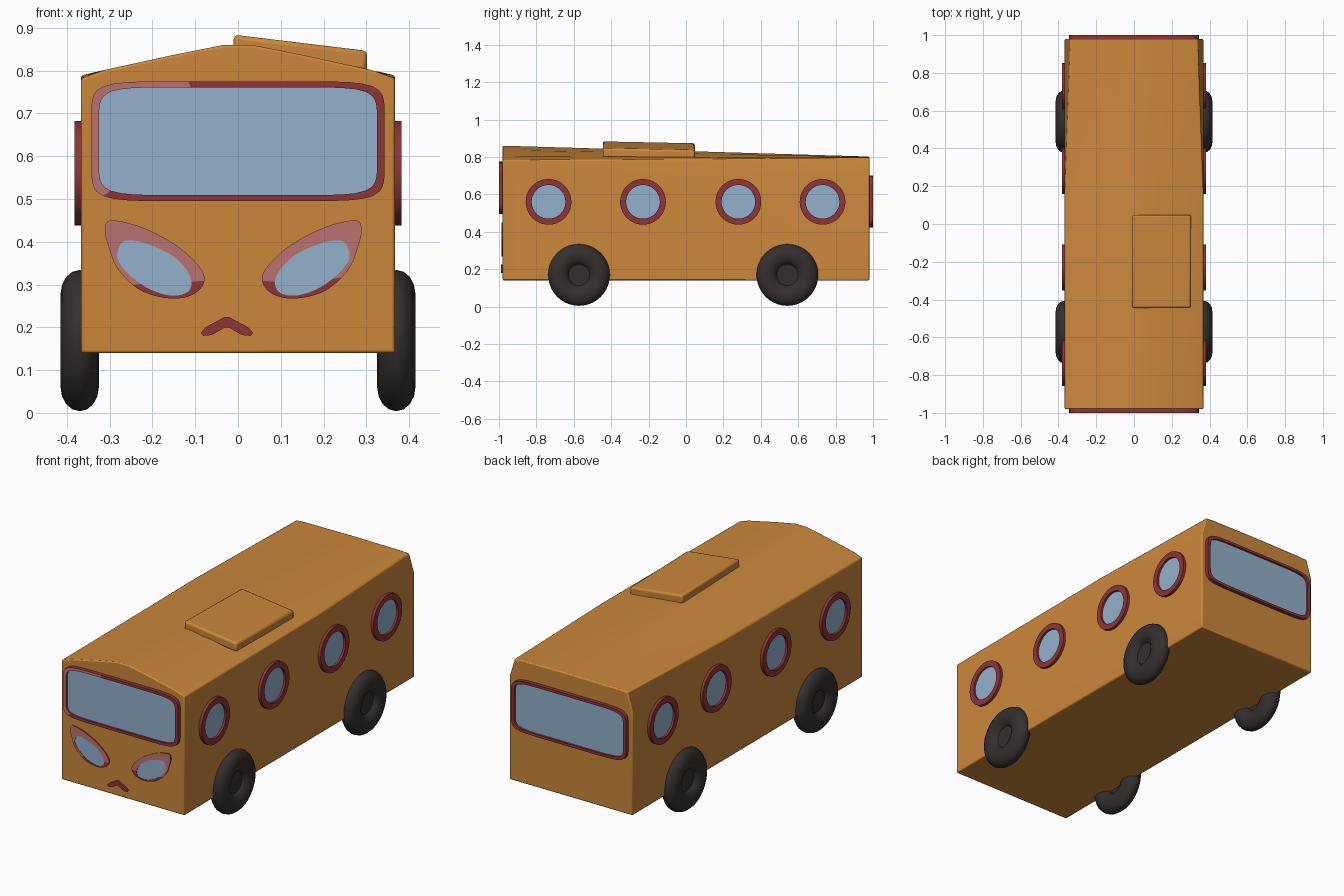
import bpy, bmesh, math
from mathutils import Vector

if "Cube" in bpy.data.objects:
    bpy.data.objects.remove(bpy.data.objects["Cube"])


def material(name, rgb):
    m = bpy.data.materials.new(name)
    m.diffuse_color = (*rgb, 1)
    m.use_nodes = True
    m.node_tree.nodes["Principled BSDF"].inputs["Base Color"].default_value = m.diffuse_color
    return m


ORANGE = material("orange paint", (0.60, 0.245, 0.043))
RED = material("dark red trim", (0.27, 0.035, 0.038))
PINK = material("faded red trim", (0.50, 0.17, 0.16))
GLASS = material("pale blue glass", (0.29, 0.44, 0.60))
RUBBER = material("black rubber", (0.036, 0.028, 0.028))

# Map flat coordinates (u across, v up, d outward) onto each side of the bus
FRONT = lambda u, v, d: Vector((u, -d, v))
BACK = lambda u, v, d: Vector((-u, d, v))
RIGHT = lambda u, v, d: Vector((d, u, v))
LEFT = lambda u, v, d: Vector((-d, u, v))


def finish(bm, name, mats, bevel=0.0, angle=35):
    bmesh.ops.recalc_face_normals(bm, faces=bm.faces[:])
    me = bpy.data.meshes.new(name)
    bm.to_mesh(me)
    bm.free()
    ob = bpy.data.objects.new(name, me)
    bpy.context.collection.objects.link(ob)
    for m in mats:
        me.materials.append(m)
    if bevel:
        b = ob.modifiers.new("soft edges", 'BEVEL')
        b.width, b.segments, b.limit_method = bevel, 2, 'ANGLE'
        b.angle_limit = math.radians(40)
    bpy.ops.object.select_all(action='DESELECT')
    ob.select_set(True)
    bpy.context.view_layer.objects.active = ob
    bpy.ops.object.shade_smooth_by_angle(angle=math.radians(angle))
    return ob


def loft(name, loops, mats, **kw):
    """Closed solid through a list of equal-length point loops."""
    bm = bmesh.new()
    rows = [[bm.verts.new(p) for p in lp] for lp in loops]
    n = len(rows[0])
    for a, b in zip(rows, rows[1:]):
        for i in range(n):
            j = (i + 1) % n
            bm.faces.new((a[i], a[j], b[j], b[i]))
    bm.faces.new(rows[0])
    bm.faces.new(rows[-1])
    return finish(bm, name, mats, **kw)


def plate(name, side, outline, d0, d1, mat):
    return loft(name, [[side(u, v, d) for u, v in outline] for d in (d0, d1)], [mat])


def ring(name, side, outer, inner, d0, d1, pink=None):
    """Raised frame between two outlines; pink(u, v) picks the faded part."""
    bm = bmesh.new()
    rows = [[bm.verts.new(side(u, v, d)) for u, v in o]
            for o, d in ((outer, d0), (outer, d1), (inner, d1), (inner, d0))]
    n = len(outer)
    for k in range(4):
        a, b = rows[k], rows[(k + 1) % 4]
        for i in range(n):
            j = (i + 1) % n
            f = bm.faces.new((a[i], a[j], b[j], b[i]))
            if k == 1 and pink and pink(*outer[i]):
                f.material_index = 1
    return finish(bm, name, [RED, PINK])


def oval(cu, cv, ru, rv, power=2.0, n=64):
    pts = []
    for i in range(n):
        a = 2 * math.pi * i / n
        c, s = math.cos(a), math.sin(a)
        r = (abs(c) ** power + abs(s) ** power) ** (-1 / power)
        pts.append((cu + ru * c * r, cv + rv * s * r))
    return pts


def smooth_loop(pts, steps=6):
    """Closed Catmull-Rom curve through the points."""
    out, n = [], len(pts)
    for i in range(n):
        p = [Vector(pts[(i + k) % n]) for k in (-1, 0, 1, 2)]
        for s in range(steps):
            t = s / steps
            q = 0.5 * (2 * p[1] + (p[2] - p[0]) * t
                       + (2 * p[0] - 5 * p[1] + 4 * p[2] - p[3]) * t * t
                       + (3 * p[1] - p[0] - 3 * p[2] + p[3]) * t ** 3)
            out.append((q.x, q.y))
    return out


# Body: peaked roof at the front, flattening with cut corners at the back
def section(y, half):
    pts = [(0.367, 0.14)] + half
    return [(x, y, z) for x, z in pts] + [(-x, y, z) for x, z in reversed(pts)]


loft("body", [
    section(-0.98, [(0.367, 0.68), (0.367, 0.782), (0.31, 0.802), (0.15, 0.837), (0.035, 0.86)]),
    section(0.18, [(0.367, 0.695), (0.367, 0.789), (0.31, 0.799), (0.15, 0.815), (0.035, 0.826)]),
    section(0.98, [(0.367, 0.695), (0.336, 0.797), (0.29, 0.80), (0.15, 0.801), (0.035, 0.802)]),
], [ORANGE], bevel=0.006, angle=25)

# Roof hatch, following the slope of one roof half
hatch = []
for top in (0, 1):
    hatch.append([(x, y, (0.884 if top else 0.835) - 0.125 * max(x, 0) - 0.02 * (y + 0.44))
                  for x, y in ((-0.01, -0.445), (0.302, -0.445), (0.302, 0.047), (-0.01, 0.047))])
loft("roof_hatch", hatch, [ORANGE], bevel=0.01)

# Front and back windows
for name, side, cv in (("windshield", FRONT, 0.635), ("rear_window", BACK, 0.562)):
    faded = (lambda u, v: u < -0.1 and v > 0.51) if side is FRONT else None
    outer = oval(0, cv, 0.343, 0.14, 8, 96)
    inner = oval(0, cv, 0.325, 0.126, 8, 96)
    ring(name + "_frame", side, outer, inner, 0.97, 1.0, faded)
    plate(name + "_glass", side, inner, 0.97, 0.989, GLASS)

# Round side windows
for label, side in (("right", RIGHT), ("left", LEFT)):
    for i, y in enumerate((-0.735, -0.23, 0.28, 0.73)):
        inner = oval(y, 0.56, 0.09, 0.09)
        ring(f"{label}_window_frame_{i + 1}", side, oval(y, 0.56, 0.122, 0.122), inner, 0.36, 0.382)
        plate(f"{label}_window_glass_{i + 1}", side, inner, 0.36, 0.371, GLASS)

# Slanted lamp eyes
EYE = [(0.311, 0.43), (0.295, 0.45), (0.22, 0.432), (0.135, 0.385), (0.08, 0.325),
       (0.095, 0.283), (0.15, 0.267), (0.225, 0.285), (0.28, 0.335), (0.303, 0.39)]
LENS = [(0.282, 0.375), (0.265, 0.402), (0.215, 0.396), (0.15, 0.365), (0.112, 0.32),
        (0.115, 0.285), (0.155, 0.274), (0.21, 0.291), (0.255, 0.324), (0.278, 0.352)]
for label, s, shift in (("left", -1, 0), ("right", 1, -0.022)):
    outer = smooth_loop([(s * (u + shift), v) for u, v in EYE])
    inner = smooth_loop([(s * (u + shift), v) for u, v in LENS])
    ring(label + "_lamp_frame", FRONT, outer, inner, 0.975, 0.986,
         lambda u, v: v > 0.31 or abs(u) > 0.24)
    plate(label + "_lamp_glass", FRONT, inner, 0.975, 0.984, GLASS)

# Frowning mouth
mouth = [(-0.08, 0.178), (-0.082, 0.19), (-0.028, 0.225), (0.005 - 0.033, 0.225)]
mouth = [(-0.055, 0.18), (-0.053, 0.0), (0, 0)]
half = [(0.005, 0.224), (0.05, 0.2), (0.061, 0.187), (0.055, 0.18), (0.035, 0.182), (0.004, 0.2)]
cx = -0.026
plate("mouth", FRONT, [(cx + u, v) for u, v in half] + [(cx - u, v) for u, v in reversed(half)],
      0.975, 0.989, RED)

# Wheels: fat tyre with a recessed hub
for label, s in (("right", 1), ("left", -1)):
    for end, y in (("front", -0.572), ("rear", 0.542)):
        bpy.ops.mesh.primitive_torus_add(major_radius=0.109, minor_radius=0.056,
                                         major_segments=40, minor_segments=16,
                                         location=(s * 0.37, y, 0.169),
                                         rotation=(0, math.pi / 2, 0))
        tyre = bpy.context.object
        tyre.name = f"{end}_{label}_tyre"
        tyre.scale.z = 0.8
        tyre.data.materials.append(RUBBER)
        bpy.ops.object.shade_smooth()
        side = RIGHT if s > 0 else LEFT
        plate(f"{end}_{label}_hub", side, oval(y, 0.169, 0.06, 0.06, n=32), 0.36, 0.385, RUBBER)
